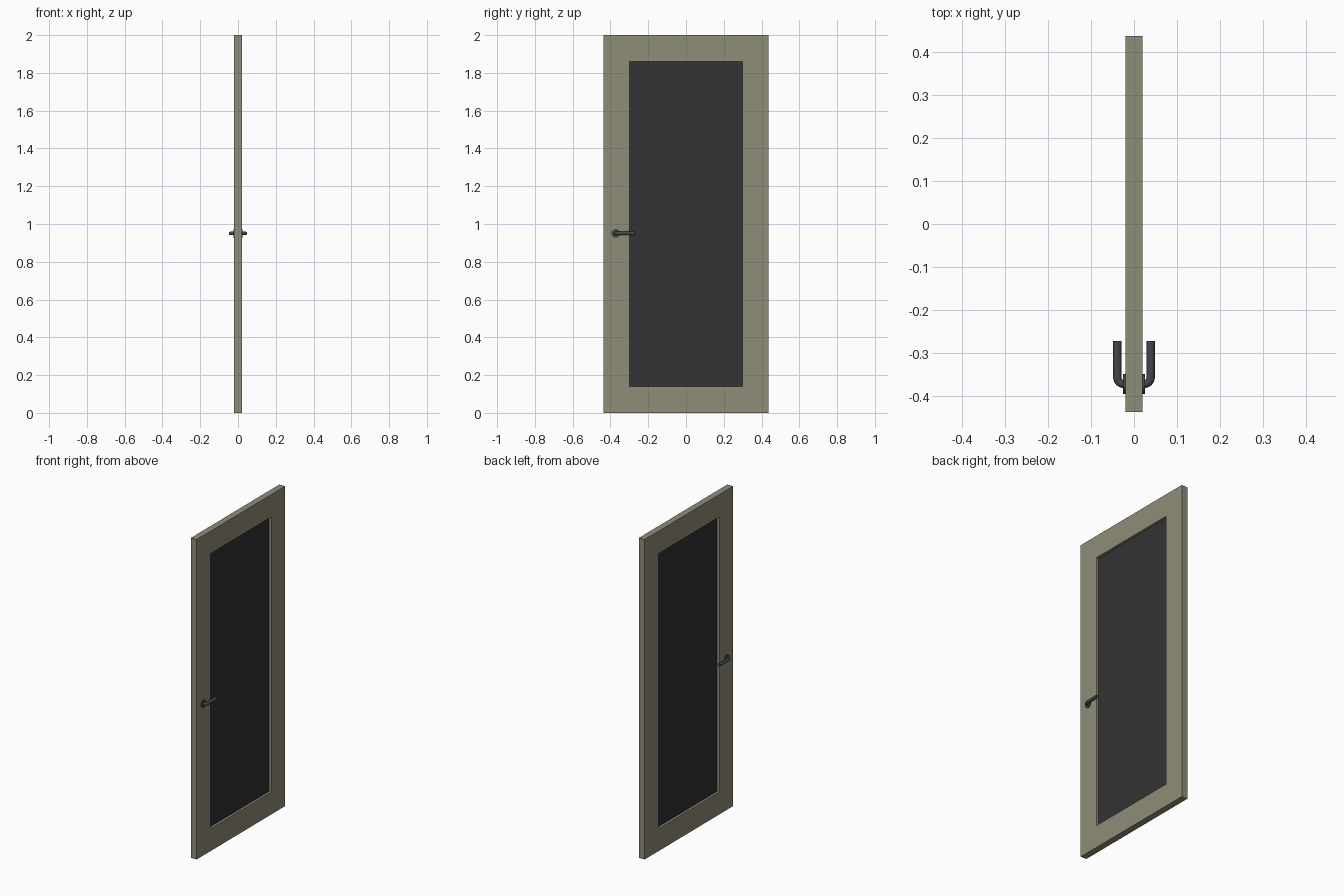
import bpy, bmesh, math
from mathutils import Vector, Matrix

if "Cube" in bpy.data.objects:
    bpy.data.objects.remove(bpy.data.objects["Cube"])

HALF_W, HEIGHT, HALF_T = 0.437, 2.0, 0.02   # door leaf
OPEN_Y, RAIL = 0.30, 0.14                   # glazed opening
HANDLE_Y, HANDLE_Z = -0.372, 0.95


def material(name, rgb):
    mat = bpy.data.materials.new(name)
    mat.diffuse_color = (*rgb, 1)
    mat.use_nodes = True
    mat.node_tree.nodes["Principled BSDF"].inputs["Base Color"].default_value = mat.diffuse_color
    return mat


def add_object(name, bm, mat):
    bmesh.ops.recalc_face_normals(bm, faces=bm.faces)
    mesh = bpy.data.meshes.new(name)
    bm.to_mesh(mesh)
    bm.free()
    mesh.materials.append(mat)
    obj = bpy.data.objects.new(name, mesh)
    bpy.context.collection.objects.link(obj)
    return obj


def smooth(obj):
    bpy.ops.object.select_all(action='DESELECT')
    obj.select_set(True)
    bpy.context.view_layer.objects.active = obj
    bpy.ops.object.shade_smooth_by_angle(angle=math.radians(35))


def rect(bm, x, y, z0, z1):
    return [bm.verts.new((x, a, b)) for a, b in ((-y, z0), (y, z0), (y, z1), (-y, z1))]


paint = material("olive_paint", (0.275, 0.263, 0.185))
dark_glass = material("dark_glass", (0.033, 0.033, 0.033))
dark_metal = material("dark_metal", (0.06, 0.06, 0.065))

# Door frame: rectangular ring section swept round the opening
bm = bmesh.new()
loops = [rect(bm, -HALF_T, HALF_W, 0, HEIGHT),
         rect(bm, HALF_T, HALF_W, 0, HEIGHT),
         rect(bm, HALF_T, OPEN_Y, RAIL, HEIGHT - RAIL),
         rect(bm, -HALF_T, OPEN_Y, RAIL, HEIGHT - RAIL)]
for a, b in zip(loops, loops[1:] + loops[:1]):
    for i in range(4):
        j = (i + 1) % 4
        bm.faces.new((a[i], a[j], b[j], b[i]))
add_object("door_frame", bm, paint)

# Glass pane, set back from both faces
bm = bmesh.new()
bmesh.ops.create_cube(bm, size=1, matrix=Matrix.Translation((0, 0, HEIGHT / 2))
                      @ Matrix.Diagonal((0.01, 2 * OPEN_Y, HEIGHT - 2 * RAIL, 1)))
add_object("glass_pane", bm, dark_glass)


# Lever handle: rose plate and bent round bar, one on each face
def lever_handle(side, label):
    bm = bmesh.new()
    bmesh.ops.create_cone(bm, cap_ends=True, segments=32, radius1=0.023, radius2=0.023,
                          depth=0.006,
                          matrix=Matrix.Translation((side * 0.022, HANDLE_Y, HANDLE_Z))
                          @ Matrix.Rotation(math.pi / 2, 4, 'Y'))
    smooth(add_object("handle_rose_" + label, bm, dark_metal))

    # Path: (distance from the door, position along it, heading angle)
    bend, reach, radius, sides = 0.016, 0.039, 0.0095, 20
    path = [(HALF_T, 0, 0)]
    for k in range(9):
        t = math.pi / 2 * k / 8
        path.append((reach - bend + bend * math.sin(t), bend - bend * math.cos(t), t))
    path.append((reach, 0.10, math.pi / 2))

    bm = bmesh.new()
    rings = []
    for x, y, t in path:
        across = Vector((-math.sin(t), math.cos(t), 0))
        ring = []
        for s in range(sides):
            a = math.tau * s / sides
            p = Vector((x, y, 0)) + radius * (across * math.cos(a) + Vector((0, 0, math.sin(a))))
            ring.append(bm.verts.new((side * p.x, HANDLE_Y + p.y, HANDLE_Z + p.z)))
        rings.append(ring)
    for a, b in zip(rings, rings[1:]):
        for i in range(sides):
            j = (i + 1) % sides
            bm.faces.new((a[i], a[j], b[j], b[i]))
    bm.faces.new(rings[0])
    bm.faces.new(rings[-1])
    smooth(add_object("handle_lever_" + label, bm, dark_metal))


for side, label in ((1, "right"), (-1, "left")):
    lever_handle(side, label)
